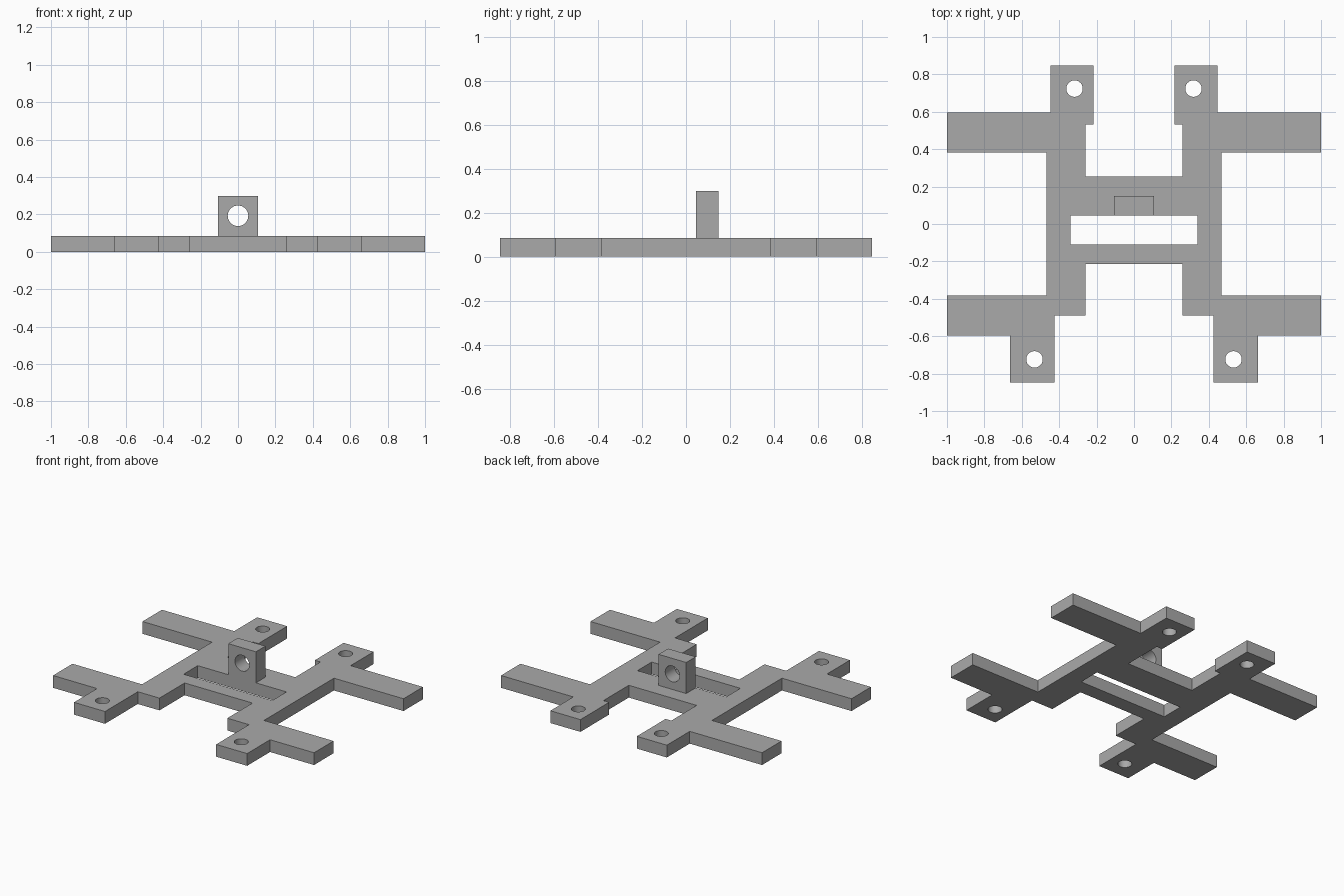
import bpy, bmesh, math
from mathutils import Matrix

cube = bpy.data.objects.get("Cube")
if cube:
    bpy.data.objects.remove(cube, do_unlink=True)

grey = bpy.data.materials.new("plain grey")
grey.use_nodes = True
grey.diffuse_color = (0.4, 0.4, 0.4, 1)
grey.node_tree.nodes["Principled BSDF"].inputs["Base Color"].default_value = (0.4, 0.4, 0.4, 1)


def circle(cx, cy, r, n=40):
    return [(cx + r * math.cos(math.tau * i / n), cy + r * math.sin(math.tau * i / n))
            for i in range(n)]


def rectangle(x, low, high):
    return [(-x, low), (x, low), (x, high), (-x, high)]


def extruded(name, loops, depth, matrix):
    """Solid from an outline and its holes, centred on its own mid plane."""
    curve = bpy.data.curves.new(name, "CURVE")
    curve.dimensions = "2D"
    curve.fill_mode = "BOTH"
    curve.extrude = depth / 2
    for loop in loops:
        spline = curve.splines.new("POLY")
        spline.points.add(len(loop) - 1)
        for point, (x, y) in zip(spline.points, loop):
            point.co = (x, y, 0, 1)
        spline.use_cyclic_u = True
    obj = bpy.data.objects.new(name, curve)
    bpy.context.collection.objects.link(obj)
    bpy.ops.object.select_all(action="DESELECT")
    obj.select_set(True)
    bpy.context.view_layer.objects.active = obj
    bpy.ops.object.convert(target="MESH")
    obj = bpy.context.view_layer.objects.active
    # Weld the caps to the walls
    bm = bmesh.new()
    bm.from_mesh(obj.data)
    bmesh.ops.remove_doubles(bm, verts=bm.verts, dist=0.0005)
    bmesh.ops.recalc_face_normals(bm, faces=bm.faces)
    bm.transform(matrix)
    bm.to_mesh(obj.data)
    bm.free()
    obj.data.materials.clear()
    obj.data.materials.append(grey)
    bpy.ops.object.shade_smooth_by_angle(angle=math.radians(30))
    return obj


THICK = 0.085

# Flat frame: left half outline from front to back, mirrored to the right
half = [(0.26, -0.213), (0.26, -0.488), (0.426, -0.488), (0.426, -0.847),
        (0.663, -0.847), (0.663, -0.596), (1, -0.596), (1, -0.383),
        (0.467, -0.383), (0.467, 0.383), (1, 0.383), (1, 0.596),
        (0.446, 0.596), (0.446, 0.847), (0.216, 0.847), (0.216, 0.532),
        (0.26, 0.532), (0.26, 0.255)]
outline = half + [(-x, y) for x, y in reversed(half)]
slot = rectangle(0.34, -0.11, 0.045)
holes = [circle(side * x, y, 0.044)
         for x, y in ((0.318, 0.724), (0.532, -0.724)) for side in (-1, 1)]
extruded("frame_plate", [outline, slot] + holes, THICK,
         Matrix.Translation((0, 0, THICK / 2)))

# Upright lug with a cross hole
extruded("pivot_lug", [rectangle(0.106, THICK, 0.3), circle(0, 0.193, 0.055)], 0.104,
         Matrix.Translation((0, 0.097, 0)) @ Matrix.Rotation(math.pi / 2, 4, "X"))
